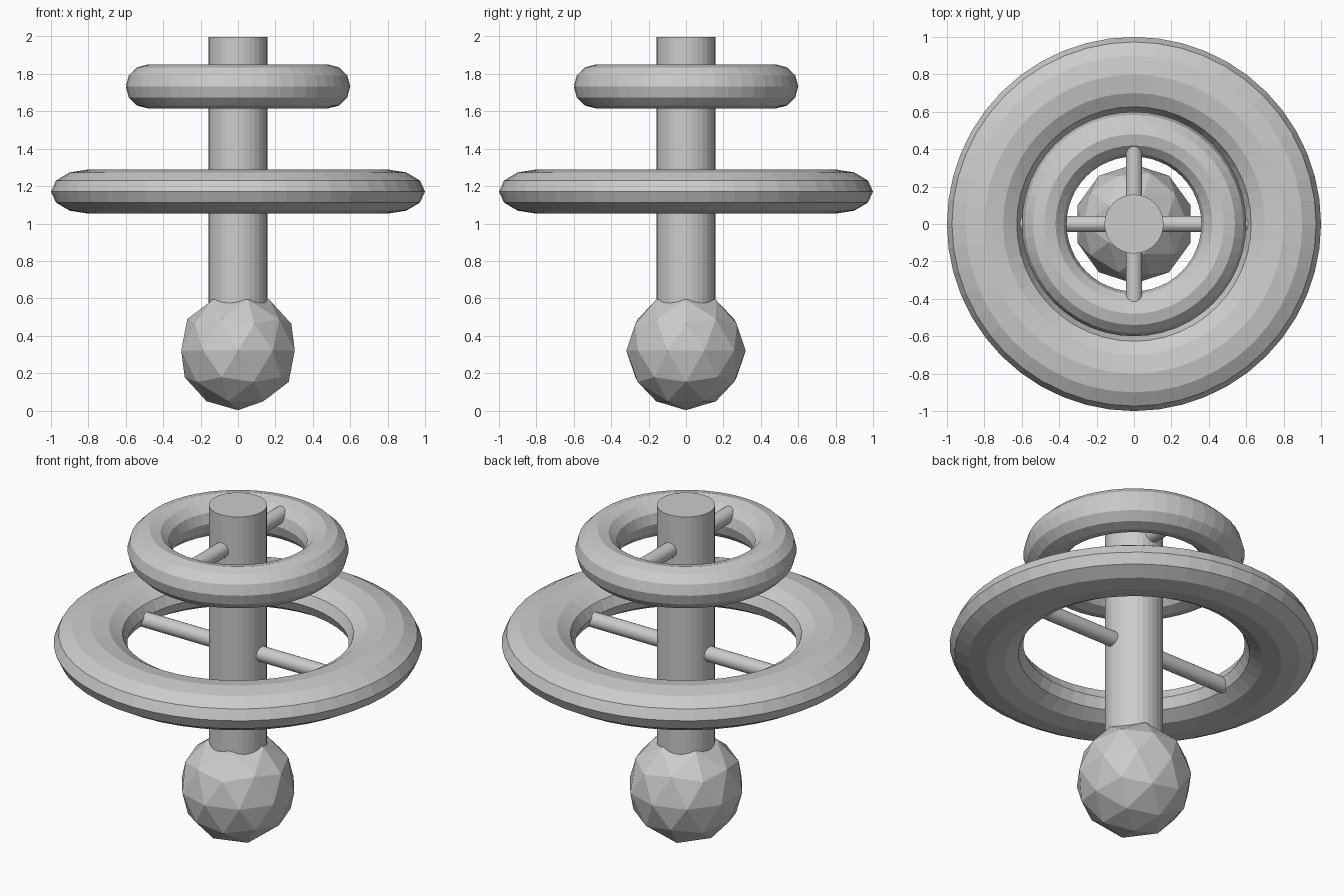
import bpy
from math import pi

if "Cube" in bpy.data.objects:
    bpy.data.objects.remove(bpy.data.objects["Cube"])


def ring(name, z, major, minor, height):
    # Torus whose section is squashed to the given half height
    bpy.ops.mesh.primitive_torus_add(location=(0, 0, z), major_radius=major, minor_radius=minor,
                                     major_segments=48, minor_segments=12)
    ob = bpy.context.object
    ob.name = name
    ob.scale.z = height / minor


def rod(name, radius, length, loc, rot=(0, 0, 0)):
    bpy.ops.mesh.primitive_cylinder_add(vertices=32, radius=radius, depth=length,
                                        location=loc, rotation=rot)
    bpy.context.object.name = name


# Faceted ball at the foot
bpy.ops.mesh.primitive_ico_sphere_add(subdivisions=2, radius=0.319, location=(0, 0, 0.321))
bpy.context.object.name = "foot_ball"

# Central post, starting inside the ball
rod("post", 0.158, 1.6, (0, 0, 1.198))

# Wide lower ring and smaller upper ring
ring("lower_ring", 1.171, 0.8, 0.2, 0.118)
ring("upper_ring", 1.733, 0.48, 0.12, 0.118)

# Cross bars joining the rings to the post
rod("lower_bar", 0.044, 1.36, (0, 0, 1.148), (0, pi / 2, 0))
rod("upper_bar", 0.044, 0.88, (0, 0, 1.787), (pi / 2, 0, 0))
